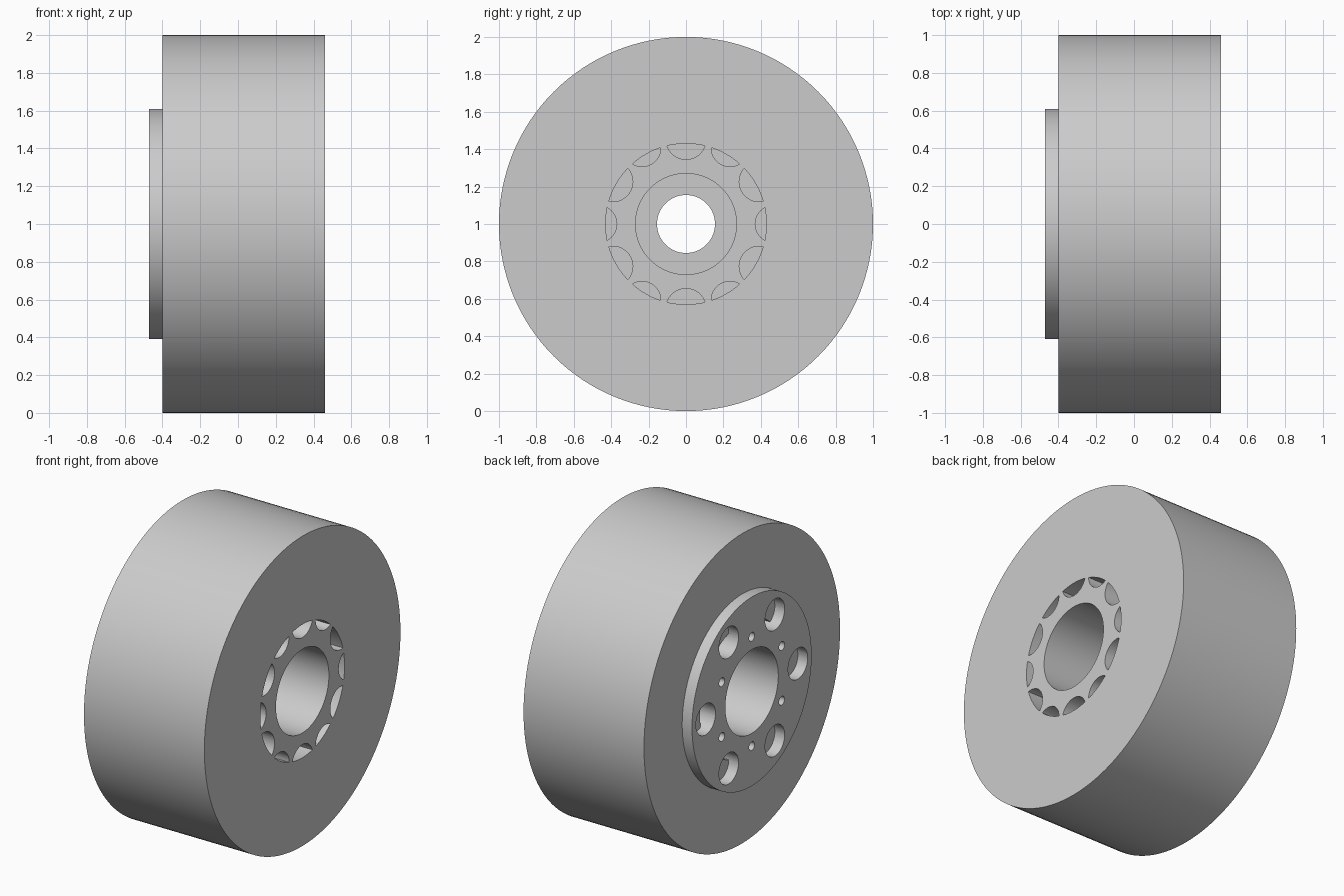
import bpy, bmesh
from math import sin, cos, pi, radians
from mathutils import Matrix, Vector

if "Cube" in bpy.data.objects:
    bpy.data.objects.remove(bpy.data.objects["Cube"])

SEG = 128
CZ = 1.0  # axle height, axle runs along x


def make_object(name, bm):
    bmesh.ops.recalc_face_normals(bm, faces=bm.faces)
    me = bpy.data.meshes.new(name)
    bm.to_mesh(me)
    bm.free()
    ob = bpy.data.objects.new(name, me)
    bpy.context.collection.objects.link(ob)
    return ob


def lathe(name, profile):
    """Revolve a closed (x, radius) profile around the axle."""
    bm = bmesh.new()
    rings = []
    for i in range(SEG):
        a = 2 * pi * i / SEG
        rings.append([bm.verts.new((x, r * cos(a), CZ + r * sin(a))) for x, r in profile])
    n = len(profile)
    for i in range(SEG):
        p, q = rings[i], rings[(i + 1) % SEG]
        for j in range(n):
            k = (j + 1) % n
            bm.faces.new((p[j], p[k], q[k], q[j]))
    return make_object(name, bm)


def add_holes(bm, x0, x1, pitch, radius, start, seg=40):
    """Six cylinders parallel to the axle on a pitch circle."""
    for k in range(6):
        a = radians(start + 60 * k)
        pos = Vector(((x0 + x1) / 2, pitch * cos(a), CZ + pitch * sin(a)))
        bmesh.ops.create_cone(bm, cap_ends=True, segments=seg, radius1=radius,
                              radius2=radius, depth=x1 - x0,
                              matrix=Matrix.Translation(pos) @ Matrix.Rotation(pi / 2, 4, 'Y'))


def smooth(ob):
    bpy.ops.object.select_all(action='DESELECT')
    ob.select_set(True)
    bpy.context.view_layer.objects.active = ob
    bpy.ops.object.shade_smooth_by_angle(angle=radians(30))


# Thick outer tyre ring
tyre = lathe("tyre", [(-0.40, 0.43), (-0.40, 1.0), (0.46, 1.0), (0.46, 0.43)])

# Hub: flange on the left, bore from both ends with a narrower web between
hub = lathe("hub", [(-0.47, 0.27), (-0.47, 0.61), (-0.40, 0.61), (-0.40, 0.43),
                    (0.46, 0.43), (0.46, 0.27), (0.05, 0.27), (0.05, 0.155),
                    (-0.05, 0.155), (-0.05, 0.27)])

# Bolt holes, screw holes and right-hand scalloped pockets
bm = bmesh.new()
add_holes(bm, -0.60, -0.05, 0.47, 0.10, 0)
add_holes(bm, -0.60, -0.20, 0.353, 0.028, 30, 24)
add_holes(bm, 0.05, 0.60, 0.47, 0.10, 0)
add_holes(bm, 0.05, 0.60, 0.452, 0.107, 30)
cutter = make_object("hole_cutter", bm)
cutter.hide_render = True

mod = hub.modifiers.new("holes", 'BOOLEAN')
mod.operation = 'DIFFERENCE'
mod.solver = 'EXACT'
mod.object = cutter
bpy.context.view_layer.objects.active = hub
bpy.ops.object.modifier_apply(modifier=mod.name)
bpy.data.objects.remove(cutter)

for part in (tyre, hub):
    smooth(part)
